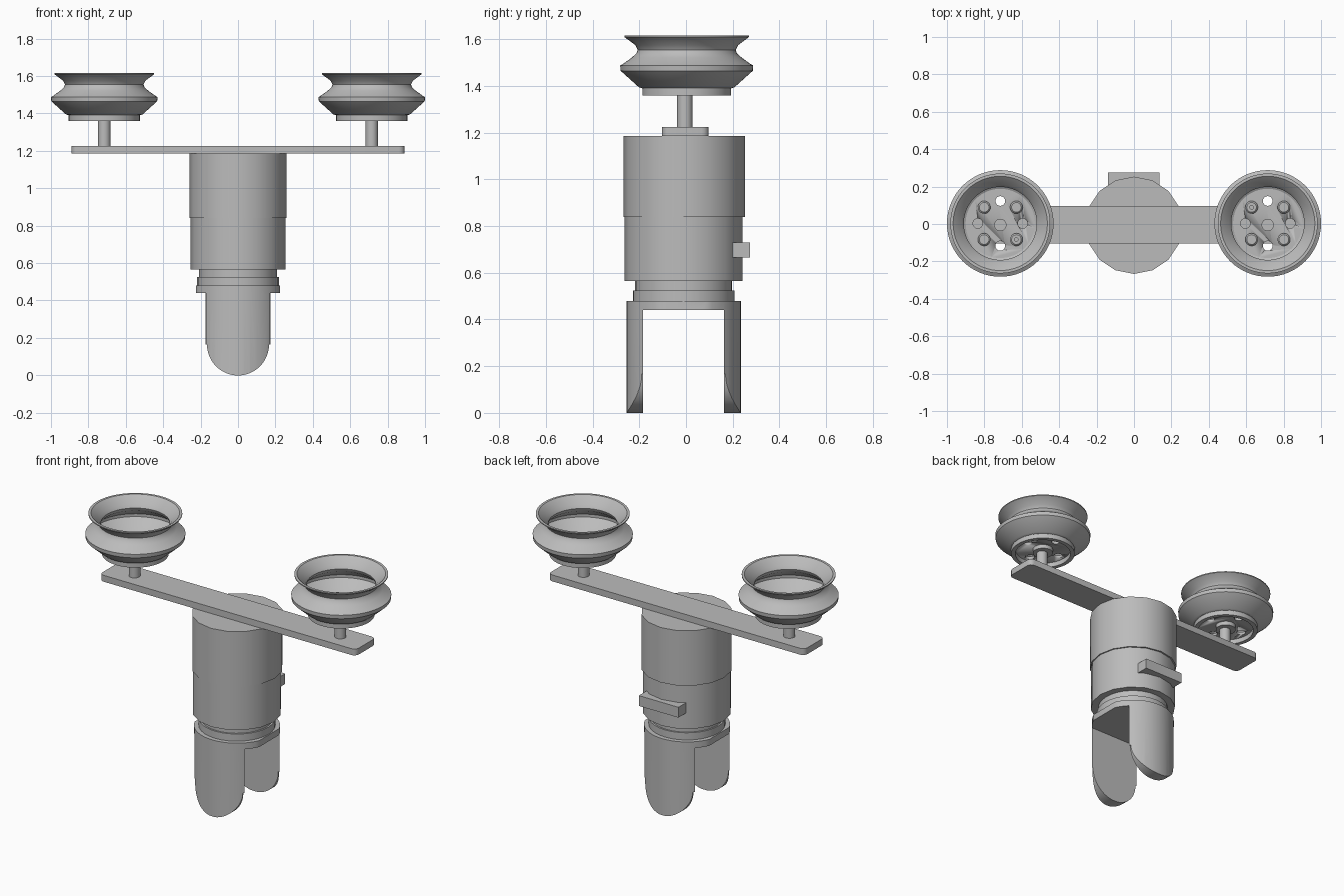
import bpy, bmesh, math
from mathutils import Matrix

cube = bpy.data.objects.get("Cube")
if cube:
    bpy.data.objects.remove(cube, do_unlink=True)

grey = bpy.data.materials.new("plain grey")
grey.use_nodes = True
COLOUR = (0.5, 0.5, 0.5, 1)
grey.diffuse_color = COLOUR
grey.node_tree.nodes["Principled BSDF"].inputs["Base Color"].default_value = COLOUR


def finish(bm, name, smooth=35):
    bmesh.ops.recalc_face_normals(bm, faces=bm.faces)
    mesh = bpy.data.meshes.new(name)
    bm.to_mesh(mesh)
    bm.free()
    mesh.materials.append(grey)
    obj = bpy.data.objects.new(name, mesh)
    bpy.context.collection.objects.link(obj)
    shade(obj, smooth)
    return obj


def shade(obj, angle):
    bpy.ops.object.select_all(action='DESELECT')
    bpy.context.view_layer.objects.active = obj
    obj.select_set(True)
    bpy.ops.object.shade_smooth_by_angle(angle=math.radians(angle))


def lathe(name, profile, x=0, y=0, sides=48, closed=False):
    """Revolve (radius, height) points about a vertical axis."""
    bm = bmesh.new()
    rings = []
    for r, z in profile:
        rings.append([bm.verts.new((x + r * math.cos(math.tau * i / sides),
                                    y + r * math.sin(math.tau * i / sides), z))
                      for i in range(sides)])
    pairs = list(zip(rings, rings[1:]))
    if closed:
        pairs.append((rings[-1], rings[0]))
    else:
        bm.faces.new(rings[0])
        bm.faces.new(rings[-1])
    for a, b in pairs:
        for i in range(sides):
            j = (i + 1) % sides
            bm.faces.new((a[i], a[j], b[j], b[i]))
    return finish(bm, name)


def cylinder(name, r, z0, z1, x=0, y=0, sides=24):
    return lathe(name, [(r, z0), (r, z1)], x, y, sides)


def box(name, x0, x1, y0, y1, z0, z1, corner=0):
    bm = bmesh.new()
    bmesh.ops.create_cube(bm, size=1)
    bmesh.ops.scale(bm, vec=(x1 - x0, y1 - y0, z1 - z0), verts=bm.verts)
    bmesh.ops.translate(bm, vec=((x0 + x1) / 2, (y0 + y1) / 2, (z0 + z1) / 2), verts=bm.verts)
    if corner:
        upright = [e for e in bm.edges if abs(e.verts[0].co.z - e.verts[1].co.z) > 0.01]
        bmesh.ops.bevel(bm, geom=upright, offset=corner, segments=4, profile=0.5, affect='EDGES')
    return finish(bm, name)


def boolean(obj, cutter, operation):
    mod = obj.modifiers.new("cut", 'BOOLEAN')
    mod.operation, mod.solver, mod.object = operation, 'EXACT', cutter
    bpy.context.view_layer.objects.active = obj
    bpy.ops.object.modifier_apply(modifier=mod.name)
    bpy.data.objects.remove(cutter, do_unlink=True)


# Handle body: stacked cylinders
MID = -0.01
cylinder("upper_body", 0.26, 0.84, 1.185, 0, MID + 0.003, 16)
cylinder("lower_body", 0.253, 0.565, 0.84, 0, MID, 16)
cylinder("neck", 0.208, 0.52, 0.57, 0, MID, 32)
cylinder("collar", 0.218, 0.475, 0.525, 0, MID, 32)

# Fork: a cylinder trimmed by an arched front outline, with a slot between the prongs
fork = cylinder("fork", 0.245, 0, 0.48, 0, MID, 48)
bm = bmesh.new()
outline = [(0.224, 0.6), (0.224, 0.44), (0.18, 0.44), (0.18, 0.165)]
outline += [(0.166 * math.cos(a), 0.166 - 0.167 * math.sin(a))
            for a in (math.pi * i / 32 for i in range(33))]
outline += [(-x, z) for x, z in reversed(outline[:4])]
face = bm.faces.new([bm.verts.new((x, -0.5, z)) for x, z in outline])
side = bmesh.ops.extrude_face_region(bm, geom=[face])
bmesh.ops.translate(bm, vec=(0, 1, 0),
                    verts=[v for v in side["geom"] if isinstance(v, bmesh.types.BMVert)])
boolean(fork, finish(bm, "fork_outline"), 'INTERSECT')
boolean(fork, box("slot", -0.5, 0.5, -0.184, 0.162, -0.1, 0.44), 'DIFFERENCE')
shade(fork, 30)

# Rear clip and crossbar
box("rear_clip", -0.14, 0.135, 0.2, 0.275, 0.665, 0.73)
box("crossbar", -0.89, 0.89, -0.103, 0.097, 1.185, 1.225, 0.03)

# Flared wheel shell: outside upwards, then inside downwards
SHELL = [(0.19, 1.36), (0.19, 1.39), (0.205, 1.395), (0.283, 1.465), (0.285, 1.488),
         (0.275, 1.493), (0.235, 1.522), (0.215, 1.54), (0.21, 1.555), (0.22, 1.575),
         (0.267, 1.61), (0.267, 1.616), (0.252, 1.616), (0.207, 1.575), (0.195, 1.555),
         (0.202, 1.535), (0.262, 1.488), (0.262, 1.47), (0.19, 1.41), (0.165, 1.4),
         (0.165, 1.36)]

for label, s in (("left", 1), ("right", -1)):
    x, y = s * 0.715, 0.003
    lathe(label + "_wheel", SHELL, x, y, 64, closed=True)

    # Floor plate with four through holes
    floor = cylinder(label + "_wheel_floor", 0.192, 1.39, 1.408, x, y, 48)
    for i in range(4):
        a = i * math.pi / 2
        hole = cylinder("hole", 0.026, 1.3, 1.5, x + 0.12 * math.cos(a), y + 0.12 * math.sin(a))
        boolean(floor, hole, 'DIFFERENCE')

    # Studs between the holes
    for i in range(4):
        a = math.pi / 4 + i * math.pi / 2
        lathe(f"{label}_stud_{i + 1}", [(0.034, 1.4), (0.034, 1.42), (0.026, 1.428)],
              x + 0.122 * math.cos(a), y + 0.122 * math.sin(a), 20)

    # Small valve on one stud
    cylinder(label + "_valve", 0.012, 1.42, 1.44, x - s * 0.086, y + s * 0.086, 12)

    # Post with its hub boss and end cap
    cylinder(label + "_post", 0.033, 1.22, 1.42, x, y - 0.008)
    cylinder(label + "_hub_boss", 0.06, 1.365, 1.395, x, y)
